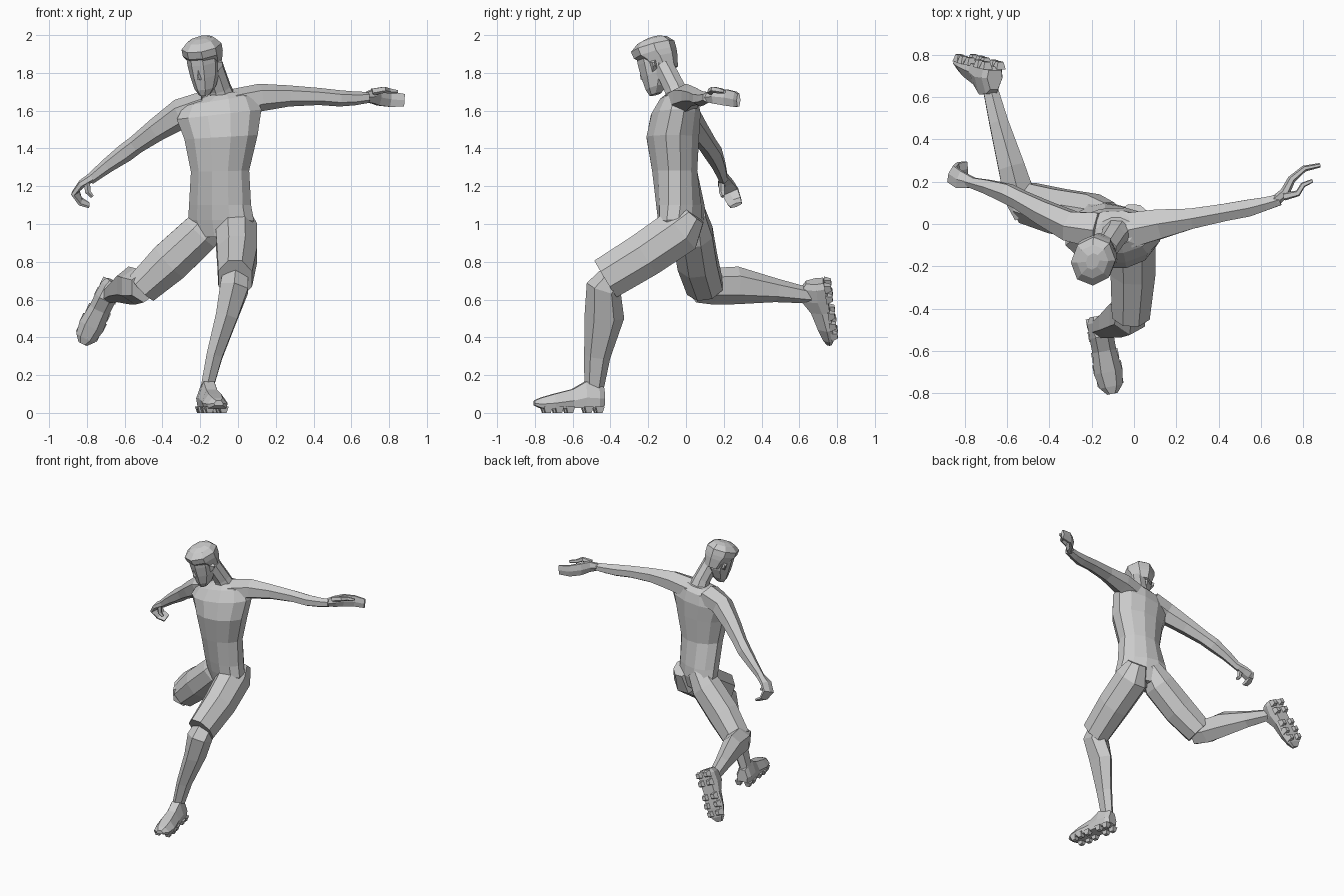
import bpy, bmesh, math
from mathutils import Vector as V, Matrix

def loft(name, rings):
    """Skin a list of equal-length point rings, with capped ends."""
    bm = bmesh.new()
    vs = [[bm.verts.new(p) for p in r] for r in rings]
    n = len(vs[0])
    for a, b in zip(vs, vs[1:]):
        for i in range(n):
            j = (i + 1) % n
            bm.faces.new((a[i], a[j], b[j], b[i]))
    bm.faces.new(vs[0][::-1])
    bm.faces.new(vs[-1])
    bmesh.ops.recalc_face_normals(bm, faces=bm.faces)
    me = bpy.data.meshes.new(name)
    bm.to_mesh(me)
    bm.free()
    ob = bpy.data.objects.new(name, me)
    bpy.context.collection.objects.link(ob)
    return ob

def ring(c, u, v, n=8):
    return [V(c) + V(u) * math.cos(a) + V(v) * math.sin(a)
            for a in ((i + .5) * math.tau / n for i in range(n))]

def tube(name, secs, ref, n=8):
    """Limb along a path: sections are (x, y, z, half width along ref, half height)."""
    P = [V(s[:3]) for s in secs]
    k = 1 / math.cos(math.pi / n) ** .5
    rings = []
    for i, s in enumerate(secs):
        t = (P[min(i + 1, len(P) - 1)] - P[max(i - 1, 0)]).normalized()
        v = t.cross(V(ref)).normalized()
        u = v.cross(t)
        rings.append(ring(P[i], u * s[3] * k, v * s[4] * k, n))
    return loft(name, rings)

def frame(origin, fwd, up):
    """Matrix with local x = forward, z = up."""
    f = V(fwd).normalized()
    s = V(up).cross(f).normalized()
    m = Matrix((f, s, f.cross(s))).transposed().to_4x4()
    m.translation = V(origin)
    return m

# torso: (cx, cy, z, half width, half depth, shoulder tilt, hip yaw)
T = [(-.09, -.02, .93, .13, .09, 0, -.3), (-.09, -.02, 1.02, .175, .115, 0, -.3),
     (-.095, -.03, 1.1, .165, .12, 0, -.2), (-.095, -.06, 1.28, .155, .12, .02, 0),
     (-.09, -.07, 1.46, .195, .14, .06, 0), (-.1, -.055, 1.58, .225, .13, .12, .05),
     (-.1, -.04, 1.655, .19, .1, .17, .05), (-.085, -.035, 1.69, .085, .065, .15, 0)]
loft("torso", [ring((x, y, z), (w * 1.03, w * yaw, w * tilt), (0, d * 1.03, 0), 12)
               for x, y, z, w, d, tilt, yaw in T])
tube("neck", [(-.075, -.03, 1.64, .075, .065), (-.095, -.06, 1.72, .058, .058),
              (-.135, -.12, 1.84, .055, .055)], (1, 0, 0))

# arms
tube("right_arm", [(-.17, -.03, 1.63, .09, .07), (-.3, -.01, 1.585, .075, .075),
                   (-.43, .055, 1.5, .06, .058), (-.54, .115, 1.42, .048, .046),
                   (-.6, .145, 1.375, .048, .046), (-.69, .175, 1.31, .036, .036),
                   (-.785, .2, 1.235, .024, .026)], (0, 1, 0), 6)
tube("left_arm", [(-.02, -.03, 1.64, .09, .07), (.12, 0, 1.67, .075, .068),
                  (.27, .025, 1.678, .052, .052), (.43, .055, 1.675, .044, .042),
                  (.54, .075, 1.665, .043, .04), (.62, .095, 1.665, .034, .034),
                  (.69, .115, 1.67, .028, .027)], (0, 1, 0), 6)

# hands: palm and fingers as a curled slab, plus a thumb
tube("right_hand", [(-.76, .195, 1.255, .025, .024), (-.825, .21, 1.215, .045, .02),
                    (-.862, .235, 1.17, .048, .016), (-.835, .255, 1.12, .042, .013),
                    (-.79, .265, 1.1, .035, .01)], (.3, 1, .2), 6)
tube("right_thumb", [(-.8, .19, 1.22, .016, .016), (-.795, .19, 1.17, .014, .014),
                     (-.772, .195, 1.145, .009, .009)], (0, 1, 0), 5)
tube("left_hand", [(.67, .11, 1.67, .025, .024), (.715, .15, 1.675, .04, .022),
                   (.745, .21, 1.67, .046, .018), (.805, .262, 1.66, .043, .014),
                   (.88, .278, 1.655, .036, .01)], (0, 0, 1), 6)
tube("left_thumb", [(.71, .13, 1.7, .018, .018), (.775, .145, 1.712, .016, .014),
                    (.8, .185, 1.705, .014, .012), (.845, .205, 1.7, .009, .008)], (0, 0, 1), 5)

# shorts legs
tube("left_shorts_leg", [(0, .04, 1.05, .07, .07), (-.01, -.03, .965, .115, .13),
                         (-.005, -.22, .835, .11, .125), (-.015, -.425, .71, .093, .118)], (1, 0, 0))
tube("right_shorts_leg", [(-.12, .035, 1.06, .07, .08), (-.2, .035, .95, .11, .11),
                          (-.36, .06, .8, .11, .115), (-.505, .1, .665, .1, .095)], (0, 1, 0))

# lower legs
tube("left_lower_leg", [(-.01, -.36, .74, .07, .07), (-.02, -.435, .66, .08, .088),
                        (-.06, -.432, .51, .062, .098), (-.125, -.47, .3, .045, .065),
                        (-.165, -.487, .13, .035, .048)], (1, 0, 0), 6)
tube("right_lower_leg", [(-.5, .05, .665, .075, .075), (-.545, .14, .67, .08, .09),
                         (-.58, .27, .675, .067, .093), (-.64, .48, .648, .048, .058),
                         (-.685, .66, .62, .036, .038)], (1, 0, 0), 6)

# boots: (along, half width, sole height, top height)
BOOT = [(0, .04, .04, .13), (.03, .056, .025, .155), (.1, .058, .025, .165), (.17, .057, .025, .125),
        (.27, .068, .02, .1), (.34, .055, .025, .08), (.375, .025, .04, .065)]

def boot(name, m):
    rings = []
    for x, w, a, b in BOOT:
        prof = [(-.85 * w, a), (.85 * w, a), (w, a + .4 * (b - a)), (.5 * w, b),
                (-.5 * w, b), (-w, a + .4 * (b - a))]
        rings.append([m @ V((x, y, z)) for y, z in prof])
    loft(name, rings)
    # studs along both edges of the sole
    for i, (x, w) in enumerate([(.03, .035), (.09, .038), (.19, .04), (.25, .045), (.31, .038)]):
        for s in (-1, 1):
            loft(f"{name}_stud_{i}_{s}",
                 [[m @ V((x + dx * k, s * w + dy * k, z)) for dx, dy in
                   ((-1, -1), (1, -1), (1, 1), (-1, 1))] for z, k in ((.035, .024), (0, .014))])

boot("left_boot", frame((-.172, -.435, 0), (.07, -.37, 0), (0, 0, 1)))
boot("right_boot", frame((-.655, .765, .705), (-.165, .045, -.335), (0, -1, 0)))

# head: (forward offset, height, half width, half depth)
H = frame((-.178, -.15, 1.845), (-.33, -.85, -.27), (-.17, -.3, 1))

def headloft(name, secs):
    X, Y = H.to_3x3() @ V((1, 0, 0)), H.to_3x3() @ V((0, 1, 0))
    return loft(name, [ring(H @ V((f, 0, h)), Y * w * 1.05, X * d * 1.05) for f, h, w, d in secs])

headloft("head", [(.055, -.15, .03, .03), (.035, -.115, .055, .06), (.01, -.05, .074, .09),
                  (0, .02, .083, .1), (0, .1, .08, .095)])
headloft("hair", [(-.035, -.04, .066, .065), (-.02, .03, .09, .092), (-.002, .06, .1, .112),
                  (.002, .1, .1, .115), (-.005, .132, .07, .08), (-.01, .145, .03, .04)])

# nose and ears
def wedge(name, pts, tip):
    loft(name, [[H @ V(p) for p in pts], [H @ (V(p) * .3 + V(tip) * .7) for p in pts]])

wedge("nose", [(.08, -.02, -.06), (.08, .02, -.06), (.085, 0, .02)], (.125, 0, -.05))
for s in (-1, 1):
    wedge("ear_left" if s > 0 else "ear_right",
          [(.015, s * .07, -.045), (-.02, s * .07, -.035), (-.025, s * .08, .015), (.01, s * .08, .015)],
          (-.02, s * .108, -.005))
